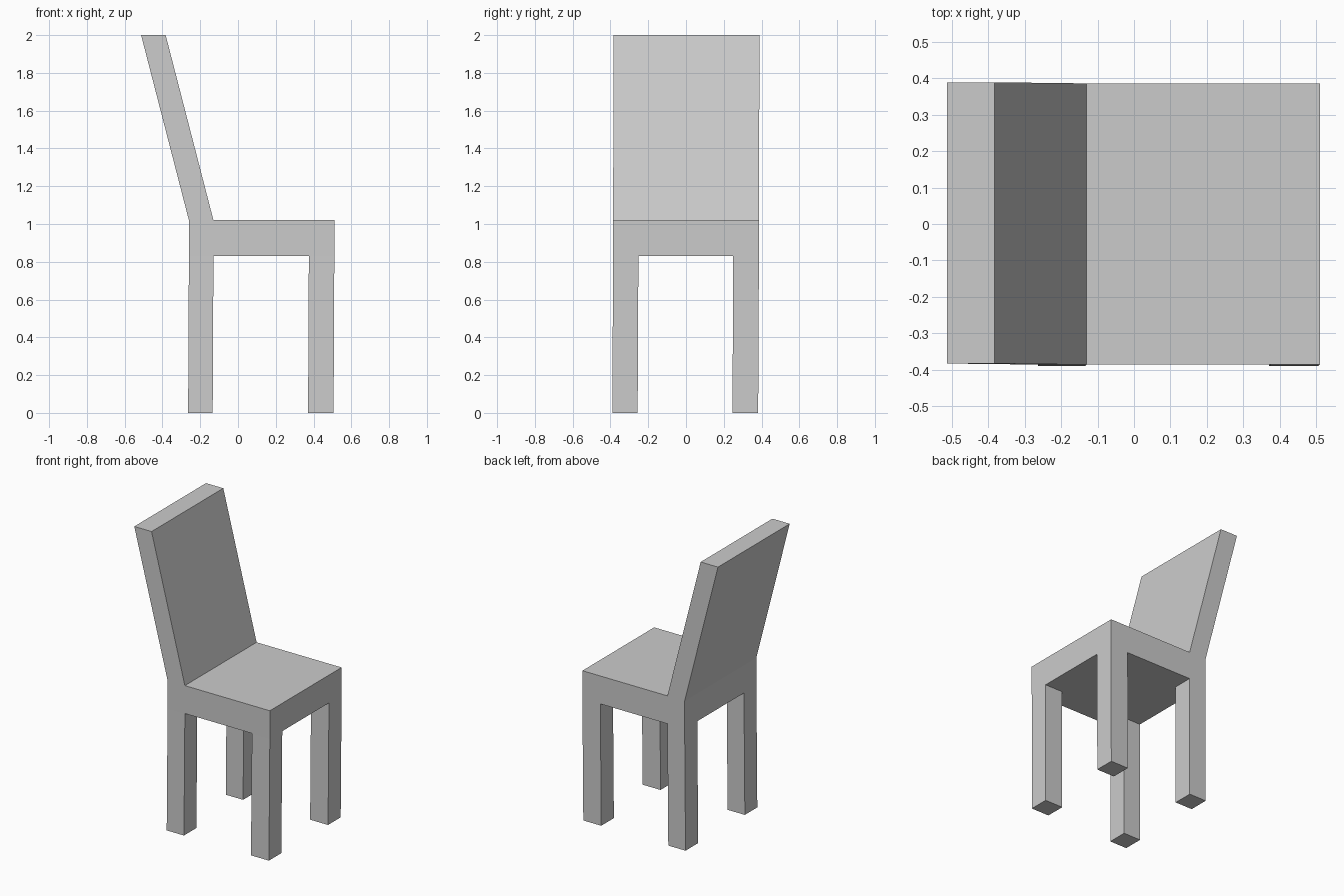
import bpy, bmesh
from mathutils import Vector

if "Cube" in bpy.data.objects:
    bpy.data.objects.remove(bpy.data.objects["Cube"])

XS = [-0.26, -0.13, 0.375, 0.51]
YS = [-0.386, -0.252, 0.25, 0.386]
SEAT_BOTTOM, SEAT_TOP, TOP = 0.83, 1.02, 2.0

bm = bmesh.new()


def extrude(faces, offset):
    """Extrude a face region and move the new cap by offset."""
    geom = bmesh.ops.extrude_face_region(bm, geom=faces)["geom"]
    verts = [e for e in geom if isinstance(e, bmesh.types.BMVert)]
    bmesh.ops.translate(bm, verts=verts, vec=Vector(offset))


def flat_faces(z, test):
    """Faces lying at height z whose centre passes the test."""
    return [f for f in bm.faces
            if all(abs(v.co.z - z) < 1e-4 for v in f.verts)
            and test(f.calc_center_median())]


# Seat: 3 x 3 slab
grid = [[bm.verts.new((x, y, SEAT_BOTTOM)) for y in YS] for x in XS]
for i in range(3):
    for j in range(3):
        bm.faces.new((grid[i][j], grid[i + 1][j], grid[i + 1][j + 1], grid[i][j + 1]))
extrude(list(bm.faces), (0, 0, SEAT_TOP - SEAT_BOTTOM))

# Legs: the four corner faces pulled down to the floor
for face in flat_faces(SEAT_BOTTOM, lambda c: not XS[1] < c.x < XS[2] and not YS[1] < c.y < YS[2]):
    extrude([face], (-0.004, -0.004, -SEAT_BOTTOM))

# Backrest: rear strip pulled up and leaned back
extrude(flat_faces(SEAT_TOP, lambda c: c.x < XS[1]), (-0.253, 0.003, TOP - SEAT_TOP))

bmesh.ops.recalc_face_normals(bm, faces=bm.faces)
mesh = bpy.data.meshes.new("chair")
bm.to_mesh(mesh)
bm.free()
bpy.context.collection.objects.link(bpy.data.objects.new("chair", mesh))
